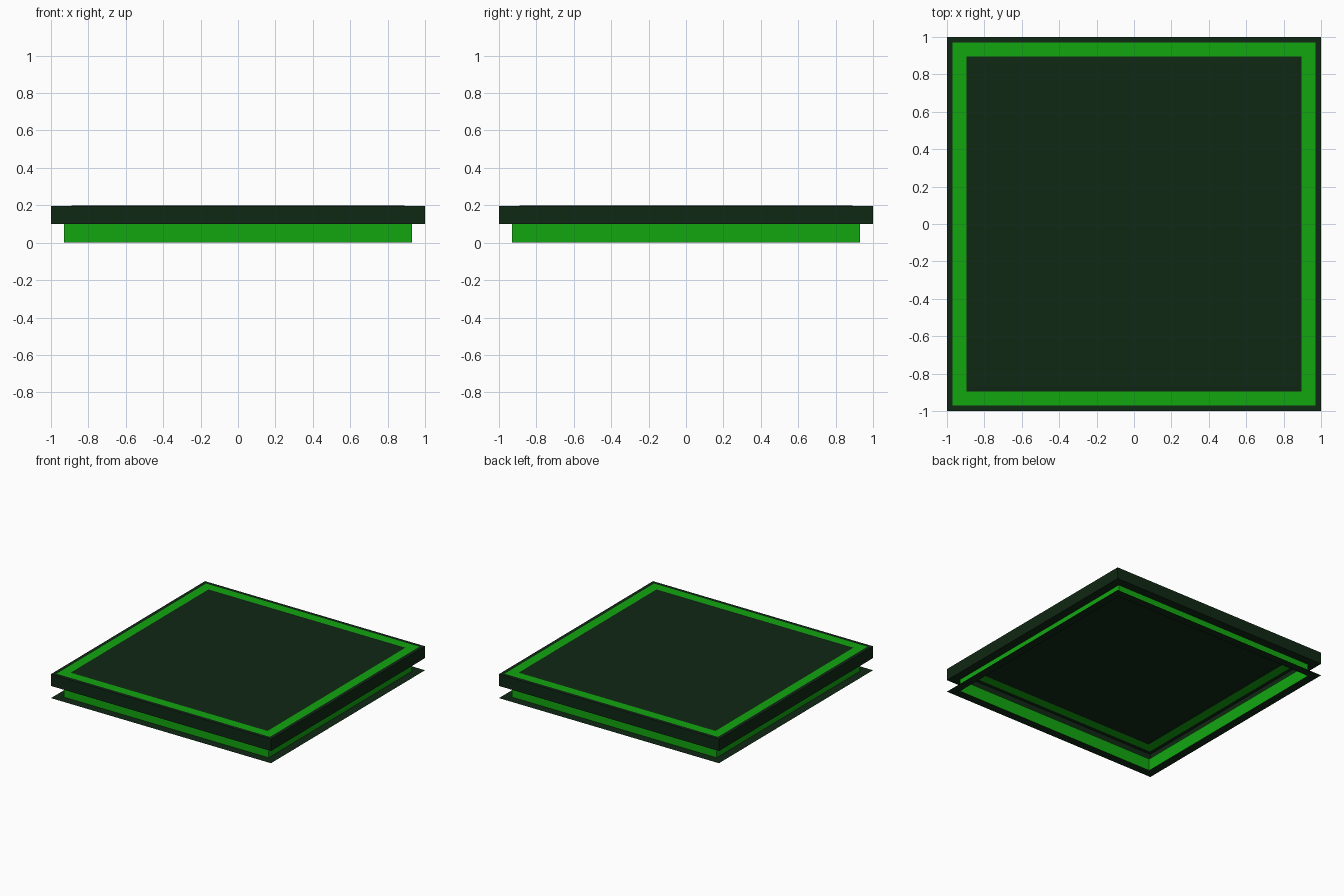
import bpy
import bmesh

if "Cube" in bpy.data.objects:
    bpy.data.objects.remove(bpy.data.objects["Cube"])


def material(name, rgb):
    m = bpy.data.materials.new(name)
    m.diffuse_color = (*rgb, 1)
    m.use_nodes = True
    m.node_tree.nodes["Principled BSDF"].inputs["Base Color"].default_value = m.diffuse_color
    return m


DARK = material("dark green", (0.005, 0.021, 0.007))
BRIGHT = material("bright green", (0.006, 0.38, 0.005))


def square_shell(name, profile, mat, cap=False):
    """Sweep a (half width, height) profile around a square, ordered outside-up-inwards."""
    bm = bmesh.new()
    loops = [[bm.verts.new((sx * r, sy * r, z))
              for sx, sy in ((-1, -1), (1, -1), (1, 1), (-1, 1))] for r, z in profile]
    for a, b in zip(loops, loops[1:]):
        for i in range(4):
            j = (i + 1) % 4
            bm.faces.new((a[i], a[j], b[j], b[i]))
    if cap:
        bm.faces.new(loops[-1])
    mesh = bpy.data.meshes.new(name)
    bm.to_mesh(mesh)
    bm.free()
    mesh.materials.append(mat)
    obj = bpy.data.objects.new(name, mesh)
    bpy.context.collection.objects.link(obj)


TOP = 0.197
# thin flange on the ground, open in the middle
square_shell("base_flange", [(1, 0), (0.93, 0)], DARK)
# inset glowing side band
square_shell("side_band", [(0.93, 0), (0.93, 0.1)], BRIGHT)
# upper slab: underside lip, outer wall and narrow top rim
square_shell("upper_slab", [(0.93, 0.1), (1, 0.1), (1, TOP), (0.97, TOP)], DARK)
# bright border on the top
square_shell("top_border", [(0.97, TOP), (0.895, TOP)], BRIGHT)
# central panel with a slight bevelled edge
square_shell("top_panel", [(0.895, TOP), (0.87, 0.2)], DARK, cap=True)
